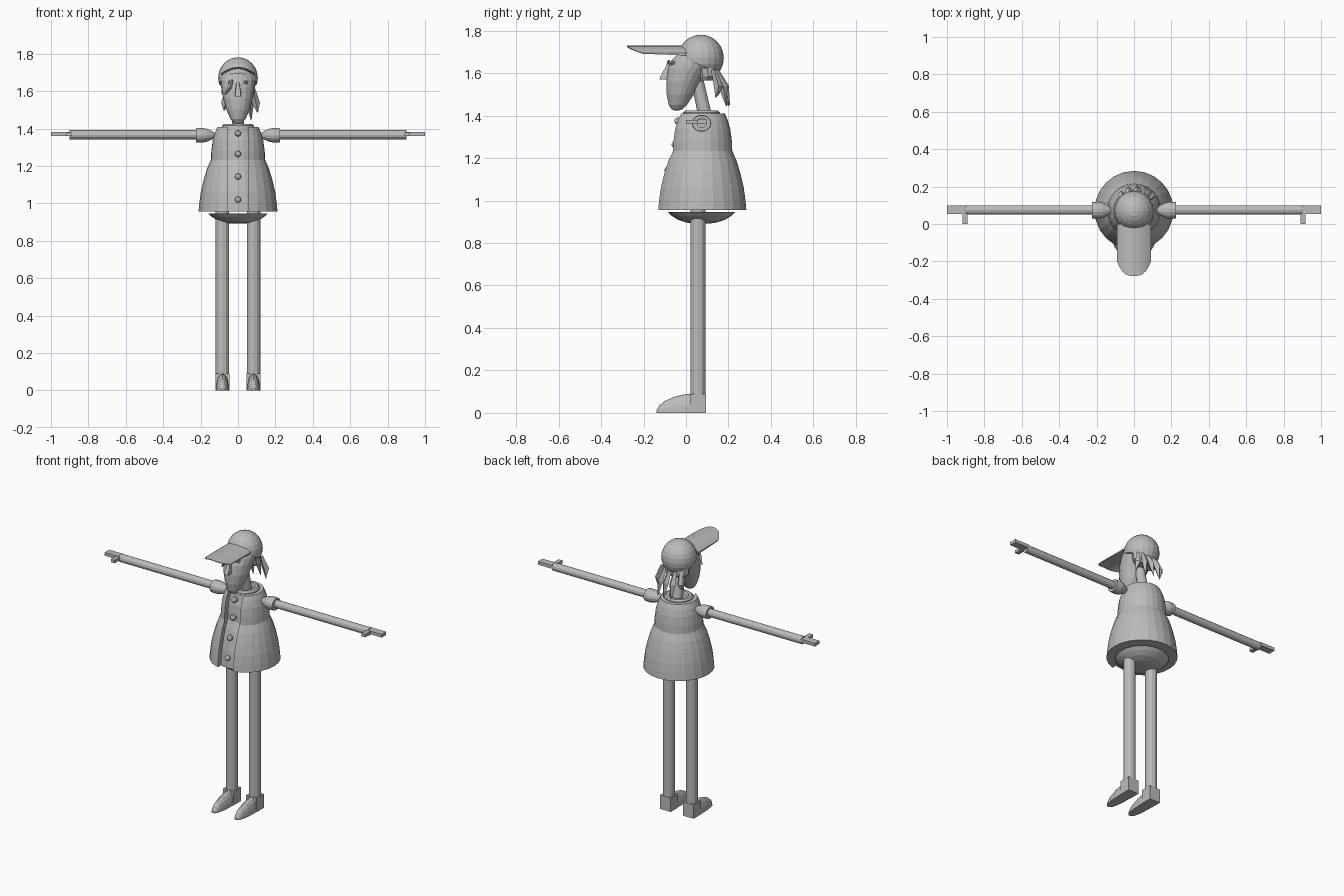
import bpy, bmesh, math
from mathutils import Vector as V

if "Cube" in bpy.data.objects:
    bpy.data.objects.remove(bpy.data.objects["Cube"])

grey = bpy.data.materials.new("plain_grey")
grey.diffuse_color = (0.5, 0.5, 0.5, 1)
grey.use_nodes = True
grey.node_tree.nodes["Principled BSDF"].inputs["Base Color"].default_value = grey.diffuse_color
CY = 0.073  # body axis in y


def finish(name, bm):
    bmesh.ops.recalc_face_normals(bm, faces=bm.faces)
    me = bpy.data.meshes.new(name)
    bm.to_mesh(me)
    bm.free()
    me.materials.append(grey)
    ob = bpy.data.objects.new(name, me)
    bpy.context.collection.objects.link(ob)
    return ob


def loft(name, rings):
    """Skin closed rings of equal length and cap both ends."""
    bm = bmesh.new()
    vs = [[bm.verts.new(p) for p in r] for r in rings]
    n = len(rings[0])
    for a, b in zip(vs, vs[1:]):
        for i in range(n):
            j = (i + 1) % n
            bm.faces.new((a[i], a[j], b[j], b[i]))
    bm.faces.new(vs[0])
    bm.faces.new(vs[-1])
    return finish(name, bm)


def ring(c, u, v, n):
    c, u, v = V(c), V(u), V(v)
    return [c + u * math.cos(2 * math.pi * i / n) + v * math.sin(2 * math.pi * i / n)
            for i in range(n)]


def lathe_z(name, prof, n=24, cy=CY):
    return loft(name, [ring((0, cy, z), (r, 0, 0), (0, r, 0), n) for r, z in prof])


def tube(name, pts, radii, n=12, flat=1.0):
    """Straight or bent tube with a radius at each point."""
    d = (V(pts[-1]) - V(pts[0])).normalized()
    u = d.cross(V((0, 1, 0))).normalized()
    w = d.cross(u)
    return loft(name, [ring(p, u * r, w * r * flat, n) for p, r in zip(pts, radii)])


def box(name, lo, hi):
    x0, y0, z0 = lo
    x1, y1, z1 = hi
    return loft(name, [[(x0, y0, z), (x1, y0, z), (x1, y1, z), (x0, y1, z)] for z in (z0, z1)])


# coat: swept shell with an open slot of constant width at the front
outer = [(.211, .956), (.207, 1.0), (.199, 1.06), (.184, 1.125), (.166, 1.185), (.145, 1.233),
         (.143, 1.28), (.136, 1.335), (.124, 1.378), (.110, 1.409)]
inner = [(.082, 1.409)] + [(r - .035, z) for r, z in outer[-3::-1]]
steps = 22
rings = []
for k in range(steps + 1):
    r_list = []
    for r, z in outer + inner:
        a0 = math.asin(.055 / max(r, .06))
        a = a0 + (2 * math.pi - 2 * a0) * k / steps
        r_list.append((r * math.sin(a), CY - r * math.cos(a), z))
    rings.append(r_list)
loft("coat", rings)

# shirt inside the coat, its collar and the hip dome
lathe_z("shirt", [(r - .03, z) for r, z in outer[:-1]] + [(.09, 1.405)])
lathe_z("collar", [(.088, 1.395), (.086, 1.415), (.076, 1.424), (.058, 1.424), (.05, 1.405)])
lathe_z("hips", [(.16, .946), (.14, .928), (.11, .909), (.07, .896), (.03, .891)])

# buttons
for z, y in ((1.374, -.037), (1.264, -.05), (1.143, -.083), (1.02, -.105)):
    loft("button", [ring((0, y - d, z), (r, 0, 0), (0, 0, r), 10)
                    for d, r in ((-.012, .017), (.006, .017), (.014, .012), (.018, .004))])

# limbs, left and right
for s, side in ((-1, "right"), (1, "left")):
    x = s * .083
    tube(side + "_leg", [(x, .057, .08), (x, .057, .98)], [.036, .036])
    box(side + "_heel", (x - .038, .02, 0), (x + .038, .094, .09))
    toe = []
    for y, w, h in ((.022, .036, .09), (-.01, .036, .087), (-.055, .034, .076),
                    (-.1, .028, .056), (-.125, .02, .036), (-.138, .01, .014)):
        toe.append([(x + w * math.cos(math.pi * i / 8), y, h * math.sin(math.pi * i / 8))
                    for i in range(9)])
    loft(side + "_toe", toe)
    loft(side + "_sleeve", [ring((s * px, .073, 1.364), (0, r, 0), (0, 0, r * .87), 14)
                            for px, r in ((.225, .044), (.19, .046), (.165, .04),
                                          (.14, .027), (.115, .008))])
    tube(side + "_arm", [(s * .2, .075, 1.366), (s * .9, .075, 1.366)], [.025, .025])
    xs = sorted((s * .895, s))
    box(side + "_hand", (xs[0], .053, 1.361), (xs[1], .1, 1.382))
    xs = sorted((s * .89, s * .918))
    box(side + "_thumb", (xs[0], 0, 1.361), (xs[1], .06, 1.38))

# neck and head
tube("neck", [(0, .092, 1.39), (0, .045, 1.6)], [.032, .029])
head = [(1.423, -.052, -.036, .008), (1.43, -.068, -.016, .024), (1.45, -.082, .005, .04),
        (1.5, -.092, .038, .062), (1.56, -.094, .07, .079), (1.62, -.086, .115, .09),
        (1.66, -.07, .15, .094), (1.7, -.03, .155, .085)]
loft("head", [ring((0, (a + b) / 2, z), (w, 0, 0), (0, (b - a) / 2, 0), 18)
              for z, a, b, w in head])

# nose, eyes and brow lock
loft("nose", [[(-w, -.08, z), (w, -.08, z), (w * .8, y, z), (-w * .8, y, z)]
              for z, w, y in ((1.57, .018, -.125), (1.585, .018, -.12), (1.645, .008, -.088))])
for s in (-1, 1):
    loft("eye", [ring((s * .042, y, 1.648), (r, 0, 0), (0, 0, r * .7), 10)
                 for y, r in ((-.05, .013), (-.068, .013), (-.075, .006))])
tube("brow_lock", [(-.03, -.082, 1.66), (-.045, -.085, 1.62), (-.07, -.065, 1.582)],
     [.006, .012, .003], 4)

# cap: sphere cut by a slanted plane
bm = bmesh.new()
bmesh.ops.create_uvsphere(bm, u_segments=20, v_segments=12, radius=1)
for v in bm.verts:
    v.co = V((v.co.x * .106, .07 + v.co.y * .108, 1.671 + v.co.z * .11))
cut = bmesh.ops.bisect_plane(bm, geom=bm.verts[:] + bm.edges[:] + bm.faces[:],
                             plane_co=(0, .0525, 1.643), plane_no=(0, .08, .215),
                             clear_inner=True)
bmesh.ops.holes_fill(bm, edges=[e for e in bm.edges if e.is_boundary])
finish("cap", bm)

# cap bill: arched sheet with rounded front
bill = []
for k in range(-6, 7):
    x = .09 * k / 6
    z = 1.729 - .034 * (k / 6) ** 2
    tip = -.278 + .075 * abs(k / 6) ** 3
    bill.append([(x, 0, z), (x, tip, z), (x, tip, z - .004), (x, 0, z - .012)])
loft("cap_bill", bill)

# hair: tie band and pointed locks at the back
loft("hair_band", [ring((0, y, z), (w, 0, 0), (0, d, 0), 12)
                   for z, y, w, d in ((1.625, .1, .09, .055), (1.585, .105, .088, .05),
                                      (1.565, .1, .07, .035))])
for x, y, z in ((.105, .14, 1.485), (.07, .19, 1.445), (.02, .205, 1.45),
                (-.03, .2, 1.445), (-.075, .15, 1.495)):
    mid = (x * .92, y * .45 + .09, 1.535)
    tube("hair_lock", [(x * .75, .11 + y * .15, 1.615), mid, (x, y, z)], [.012, .021, .002], 4)
